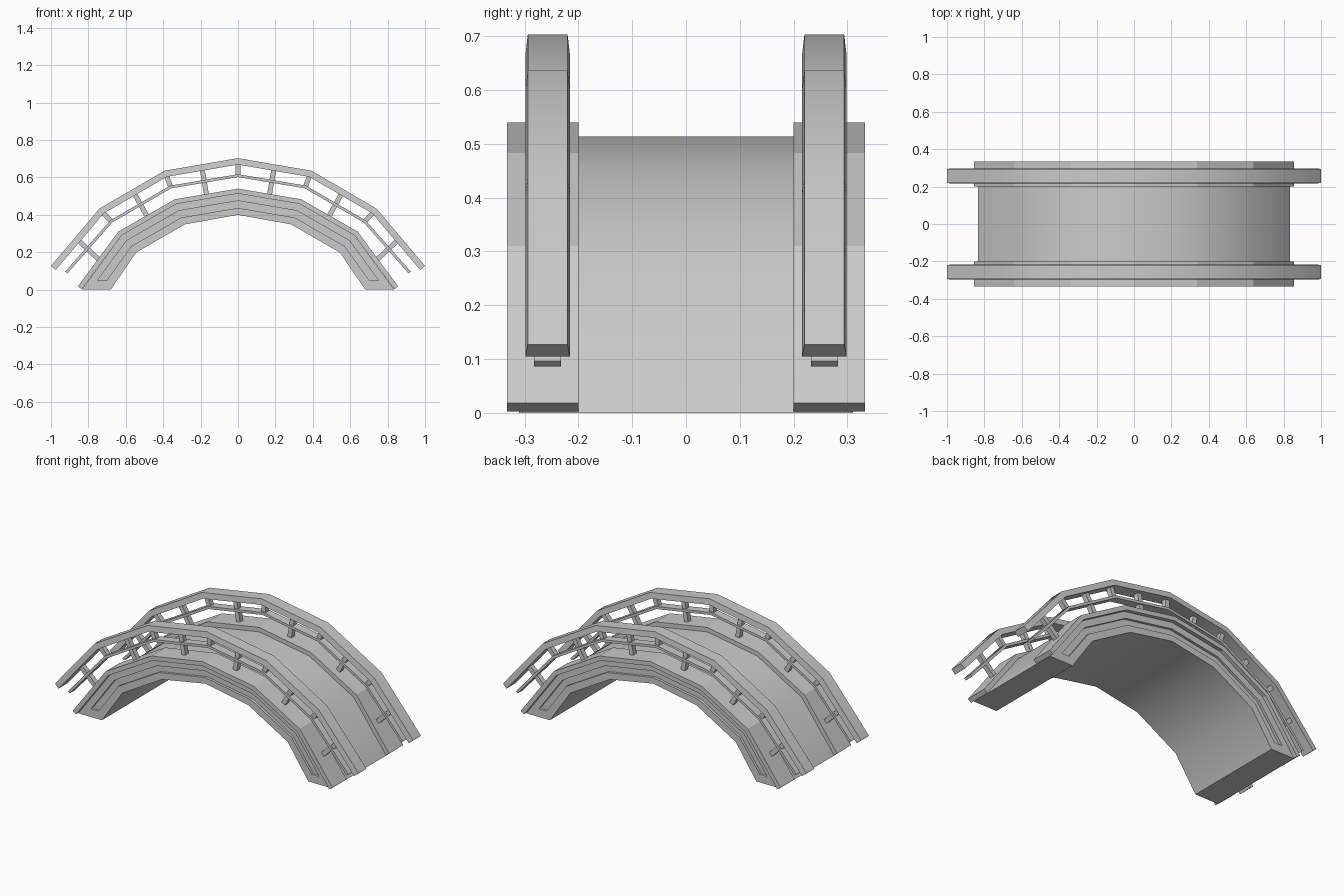
import bpy, bmesh, math
from mathutils import Vector, Matrix

if "Cube" in bpy.data.objects:
    bpy.data.objects.remove(bpy.data.objects["Cube"])


def full(half):
    """Mirror a right-half polyline that starts on the centre line."""
    return [(-x, z) for x, z in reversed(half[1:])] + list(half)


def inset(half, d):
    """Mitred inward offset of a right-half polyline."""
    pts = [Vector(p) for p in half]
    pts.insert(0, Vector((-half[1][0], half[1][1])))
    out = []
    for i in range(1, len(pts)):
        a = (pts[i] - pts[i - 1]).normalized()
        b = (pts[i + 1] - pts[i]).normalized() if i + 1 < len(pts) else a
        na, nb = Vector((a.y, -a.x)), Vector((b.y, -b.x))
        m = (na + nb).normalized()
        out.append(tuple(pts[i] + m * d / m.dot(na)))
    return out


def ribbon(name, outer, inner, yo, yi, smooth=True):
    """Sweep a four-sided section; yo / yi are y ranges of the outer / inner faces."""
    bm = bmesh.new()
    rings = []
    for (ox, oz), (ix, iz) in zip(full(outer), full(inner)):
        rings.append([bm.verts.new(c) for c in (
            (ox, yo[0], oz), (ox, yo[1], oz), (ix, yi[1], iz), (ix, yi[0], iz))])
    for r, s in zip(rings, rings[1:]):
        for k in range(4):
            n = (k + 1) % 4
            bm.faces.new((r[k], r[n], s[n], s[k]))
    bm.faces.new(rings[0])
    bm.faces.new(rings[-1])
    bmesh.ops.recalc_face_normals(bm, faces=bm.faces)
    mesh = bpy.data.meshes.new(name)
    bm.to_mesh(mesh)
    bm.free()
    ob = bpy.data.objects.new(name, mesh)
    bpy.context.collection.objects.link(ob)
    if smooth:
        shade(ob)
    return ob


def activate(ob):
    bpy.ops.object.select_all(action='DESELECT')
    ob.select_set(True)
    bpy.context.view_layer.objects.active = ob


def shade(ob):
    activate(ob)
    bpy.ops.object.shade_smooth_by_angle(angle=math.radians(32))


def post(name, a, b, y, w):
    """Square bar between two (x, z) points."""
    a, b = Vector((a[0], y, a[1])), Vector((b[0], y, b[1]))
    d = b - a
    bpy.ops.mesh.primitive_cube_add(size=1)
    ob = bpy.context.object
    ob.name = name
    ob.matrix_world = (Matrix.Translation((a + b) / 2)
                       @ Matrix.Rotation(math.atan2(d.x, d.z), 4, 'Y')
                       @ Matrix.Diagonal((w, 0.03, d.length, 1)))


def mid(p, q):
    return (Vector(p) + Vector(q)) / 2


# Right-half outlines in x, z
cap = [(0, 0.54), (0.338, 0.483), (0.64, 0.31), (0.856, 0.018)]
vault = [(0, 0.40), (0.284, 0.349), (0.545, 0.198), (0.68, 0)]
rail = [(0, 0.703), (0.392, 0.636), (0.74, 0.434), (1.0, 0.127)]
mid_rail = [(0, 0.617), (0.363, 0.556), (0.683, 0.37), (0.924, 0.096)]

# Arched body with smooth deck and underside
body_top = inset(cap, 0.026)
body_top[-1] = (body_top[-1][0], 0)
body = ribbon("arch_body", body_top, vault, (-0.31, 0.31), (-0.31, 0.31), False)

# Recessed panel on each side wall
groove_out, groove_in = inset(cap, 0.064), inset(cap, 0.102)
groove_out[-1] = (0.752, 0.048)
groove_in[-1] = (0.703, 0.048)
for s in (-1, 1):
    ys = sorted((s * 0.295, s * 0.36))
    cutter = ribbon("panel_cutter", groove_out, groove_in, ys, ys, False)
    cutter.hide_render = True
    mod = body.modifiers.new("panel", 'BOOLEAN')
    mod.operation = 'DIFFERENCE'
    mod.solver = 'EXACT'
    mod.object = cutter
    activate(body)
    bpy.ops.object.modifier_apply(modifier=mod.name)
    bpy.data.objects.remove(cutter)
shade(body)

for s, side in ((-1, "front"), (1, "back")):
    y = s * 0.257
    # Overhanging curb
    ys = sorted((s * 0.2, s * 0.333))
    ribbon(side + "_curb", cap, inset(cap, 0.026), ys, ys, False)
    # Handrail and thinner middle rail
    ribbon(side + "_handrail", rail, inset(rail, 0.034),
           (y - 0.037, y + 0.037), (y - 0.041, y + 0.041))
    ribbon(side + "_middle_rail", mid_rail, inset(mid_rail, 0.015),
           (y - 0.025, y + 0.025), (y - 0.025, y + 0.025))
    # Full posts at segment middles, short struts at the bends
    c, r = full(inset(cap, 0.012)), full(inset(rail, 0.02))
    m = full(inset(mid_rail, 0.007))
    for i in range(6):
        post(side + "_post", mid(c[i], c[i + 1]), mid(r[i], r[i + 1]), y, 0.026)
    for i in range(1, 6):
        post(side + "_strut", m[i], r[i], y, 0.026)
